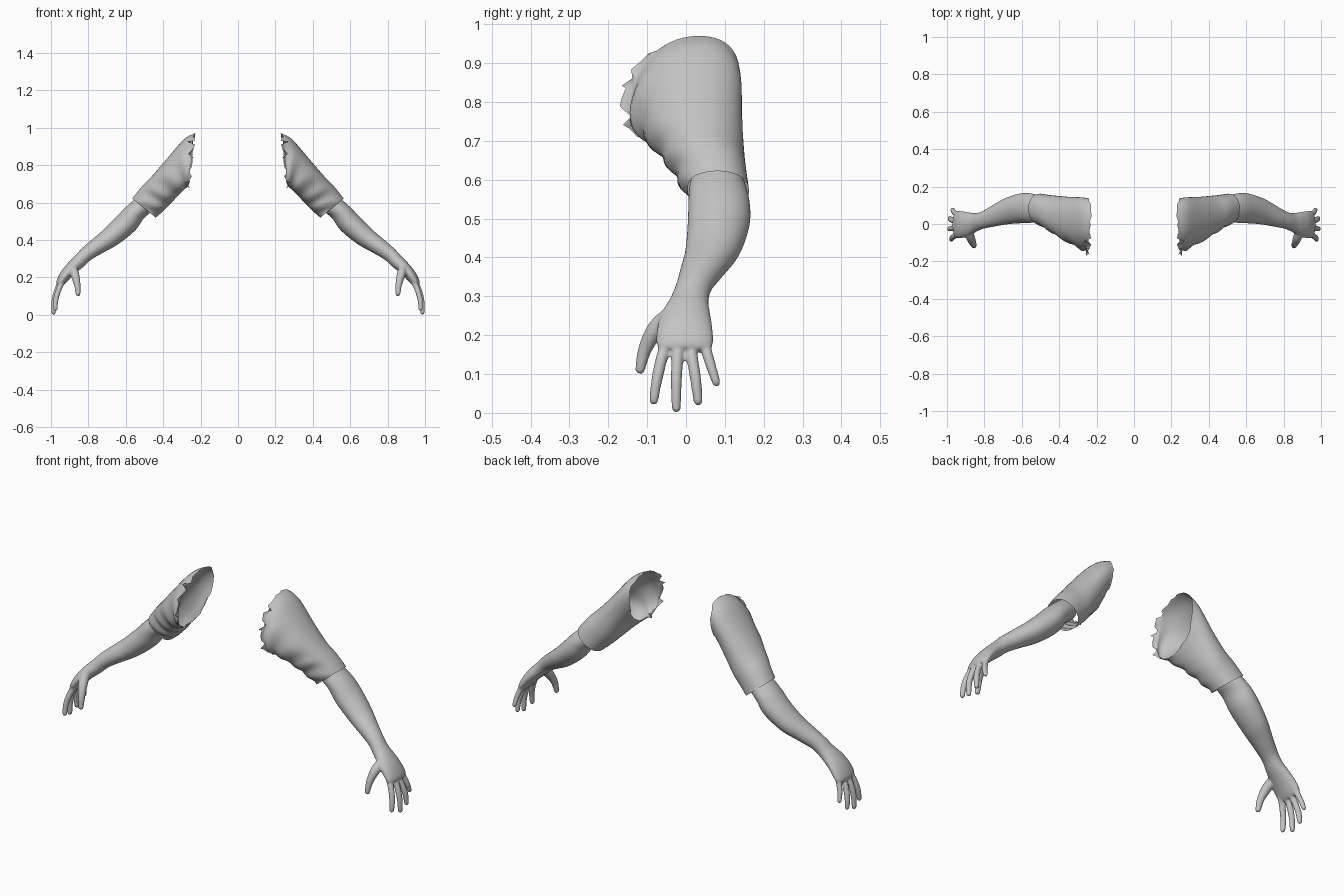
import bpy, bmesh, math, random
from mathutils import Vector

if "Cube" in bpy.data.objects:
    bpy.data.objects.remove(bpy.data.objects["Cube"])

random.seed(4)
grey = bpy.data.materials.new("plain grey")
grey.diffuse_color = (0.55, 0.55, 0.55, 1)
grey.use_nodes = True
grey.node_tree.nodes["Principled BSDF"].inputs["Base Color"].default_value = grey.diffuse_color


def smooth_rows(rows, steps):
    """Catmull-Rom interpolation of rows of numbers."""
    out = []
    for i in range(len(rows) - 1):
        a, b = rows[max(i - 1, 0)], rows[i]
        c, d = rows[i + 1], rows[min(i + 2, len(rows) - 1)]
        for s in range(steps):
            t = s / steps
            out.append([0.5 * (2 * q + (r - p) * t + (2 * p - 5 * q + 4 * r - u) * t * t
                               + (3 * q - p - 3 * r + u) * t ** 3)
                        for p, q, r, u in zip(a, b, c, d)])
    return out + [list(rows[-1])]


def loft(bm, rings, capped):
    loops = [[bm.verts.new(p) for p in ring] for ring in rings]
    n = len(loops[0])
    for a, b in zip(loops, loops[1:]):
        for i in range(n):
            j = (i + 1) % n
            bm.faces.new((a[i], a[j], b[j], b[i]))
    if capped:
        bm.faces.new(loops[0][::-1])
        bm.faces.new(loops[-1])


def oval(row, n, power=1.0):
    """Ring from top x,z, bottom x,z, front y, back y, and y lean."""
    tx, tz, bx, bz, y0, y1, lean = row
    pts = []
    for i in range(n):
        t = math.tau * i / n
        c, s = math.cos(t), math.sin(t)
        c = math.copysign(abs(c) ** power, c)
        s = math.copysign(abs(s) ** power, s)
        pts.append(Vector(((tx + bx) / 2 + (tx - bx) / 2 * c,
                           (y0 + y1) / 2 + (y1 - y0) / 2 * s + lean * c,
                           (tz + bz) / 2 + (tz - bz) / 2 * c)))
    return pts


def tube_rings(path, n=14):
    """Round rings along x, y, z, radius rows, with a rounded end."""
    rows = smooth_rows(path, 5)
    centres = [Vector(r[:3]) for r in rows]
    rings = []
    for i, r in enumerate(rows):
        d = centres[min(i + 1, len(rows) - 1)] - centres[max(i - 1, 0)]
        q = d.to_track_quat('Z', 'Y')
        rings.append([centres[i] + q @ Vector((r[3] * math.cos(math.tau * k / n),
                                              r[3] * math.sin(math.tau * k / n), 0))
                      for k in range(n)])
    q = d.normalized()
    for step, scale in ((0.5, 0.85), (0.9, 0.4)):
        rings.append([p + (centres[-1] - p) * (1 - scale) + q * r[3] * step
                      for p in rings[-1 if step == 0.5 else -2]])
    return rings


def make(name, bm):
    bmesh.ops.recalc_face_normals(bm, faces=bm.faces)
    for f in bm.faces:
        f.smooth = True
    me = bpy.data.meshes.new(name)
    bm.to_mesh(me)
    bm.free()
    me.materials.append(grey)
    ob = bpy.data.objects.new(name, me)
    bpy.context.collection.objects.link(ob)
    return ob


# Forearm, wrist and palm
bm = bmesh.new()
forearm = [
    (0.520, 0.645, 0.440, 0.575, 0.015, 0.145, 0),
    (0.560, 0.612, 0.470, 0.545, 0.008, 0.155, 0),
    (0.607, 0.570, 0.505, 0.515, 0.006, 0.164, 0),
    (0.657, 0.517, 0.548, 0.453, 0.004, 0.164, 0),
    (0.722, 0.453, 0.637, 0.380, -0.002, 0.140, 0),
    (0.778, 0.405, 0.720, 0.333, -0.014, 0.102, 0),
    (0.833, 0.357, 0.785, 0.295, -0.026, 0.068, 0),
    (0.870, 0.317, 0.823, 0.260, -0.042, 0.058, 0),
    (0.905, 0.282, 0.860, 0.230, -0.062, 0.062, 0),
    (0.942, 0.238, 0.893, 0.200, -0.074, 0.068, 0),
    (0.968, 0.190, 0.922, 0.168, -0.076, 0.070, 0),
    (0.970, 0.168, 0.938, 0.153, -0.066, 0.060, 0),
]
loft(bm, [oval(r, 32) for r in smooth_rows(forearm, 4)], True)

# Fingers and thumb
digits = [
    [(0.92, -0.042, 0.205, .015), (0.953, -0.060, 0.150, .0155),
     (0.973, -0.075, 0.085, .0145), (0.976, -0.083, 0.032, .012)],
    [(0.925, -0.018, 0.205, .015), (0.960, -0.022, 0.150, .0155),
     (0.982, -0.025, 0.080, .0145), (0.986, -0.025, 0.012, .012)],
    [(0.925, 0.010, 0.205, .015), (0.958, 0.015, 0.150, .015),
     (0.980, 0.025, 0.085, .0145), (0.984, 0.031, 0.030, .012)],
    [(0.92, 0.038, 0.215, .014), (0.948, 0.051, 0.165, .0145),
     (0.965, 0.066, 0.115, .013), (0.970, 0.078, 0.078, .011)],
    [(0.885, -0.035, 0.255, .023), (0.873, -0.075, 0.218, .024),
     (0.860, -0.105, 0.165, .018), (0.855, -0.118, 0.112, .013)],
]
for path in digits:
    loft(bm, tube_rings(path), True)
arms = make("bare_arms_and_hands", bm)
rm = arms.modifiers.new("fuse", 'REMESH')
rm.mode = 'VOXEL'
rm.voxel_size = 0.005
rm.use_smooth_shade = True
sm = arms.modifiers.new("soften", 'SMOOTH')
sm.factor, sm.iterations = 0.5, 5

# Sleeve: open tube from cuff to torn shoulder edge
bm = bmesh.new()
sleeve = [
    (0.565, 0.622, 0.440, 0.520, 0.000, 0.162, 0),
    (0.515, 0.685, 0.400, 0.555, -0.025, 0.155, 0),
    (0.460, 0.742, 0.360, 0.595, -0.058, 0.150, -0.005),
    (0.380, 0.835, 0.320, 0.638, -0.100, 0.145, 0.005),
    (0.290, 0.938, 0.285, 0.672, -0.132, 0.140, 0.025),
    (0.232, 0.970, 0.262, 0.690, -0.142, 0.130, 0.040),
]
n = 48
rings = [oval(r, n, 0.92) for r in smooth_rows(sleeve, 5)]
for k, ring in enumerate(rings):
    # soft creases on the lower front
    for i, p in enumerate(ring):
        t = math.tau * i / n
        front = max(0, -math.sin(t + 0.5))
        p.y += 0.006 * front * math.sin(k * 1.1 + t * 3)
for i, p in enumerate(rings[-1]):
    t = math.tau * i / n
    if math.pi * 0.95 < t < math.pi * 1.75:
        p.x += random.uniform(-0.012, 0.032)
        p.y += random.uniform(-0.028, 0.006)
        p.z += random.uniform(-0.015, 0.008)
    else:
        p.x += random.uniform(-0.006, 0.006)
loft(bm, rings, False)
sleeves = make("torn_sleeves", bm)

# Mirrored pair
for ob in (arms, sleeves):
    ob.modifiers.new("mirror", 'MIRROR').use_mirror_merge = False
